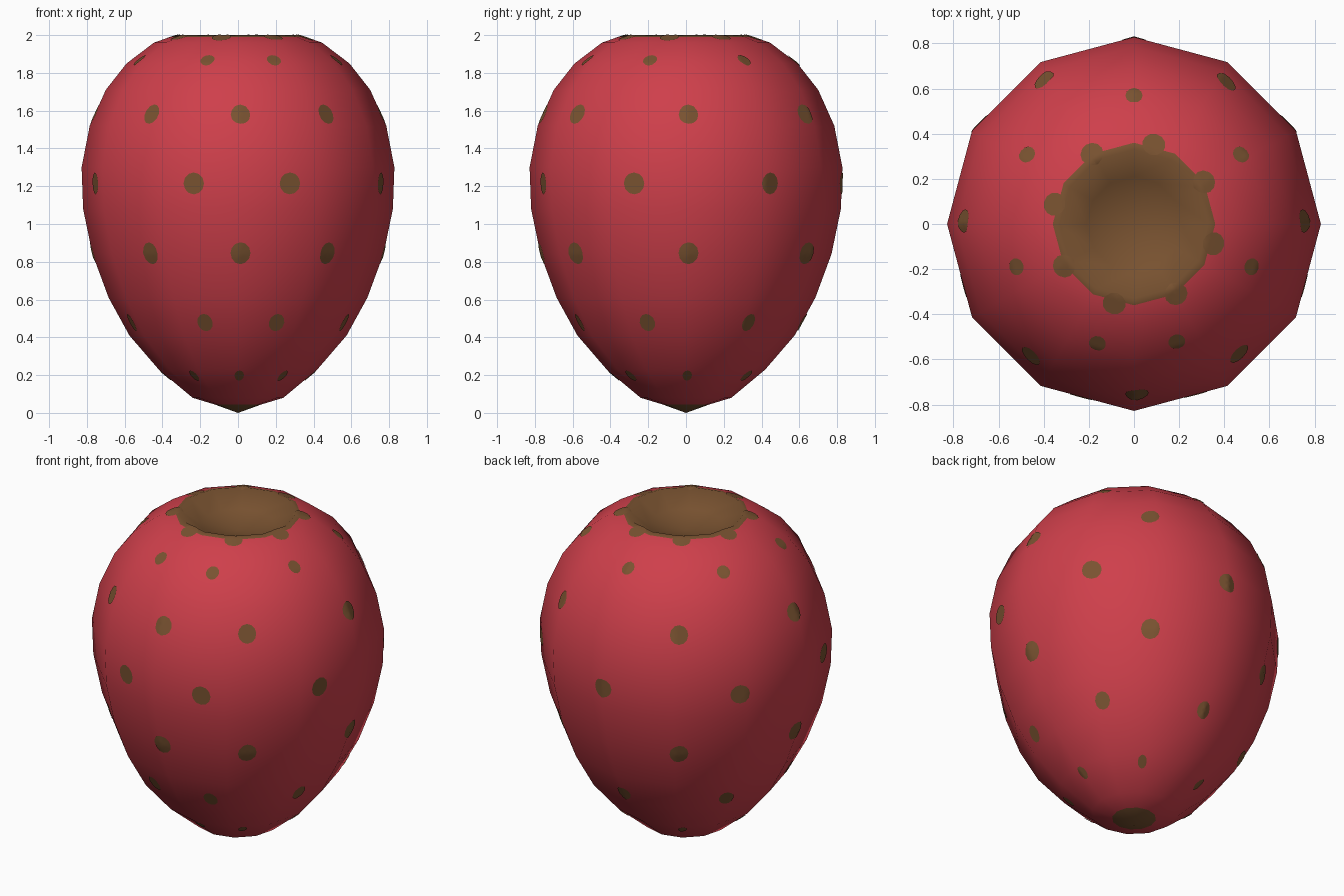
import bpy, bmesh, math
from mathutils import Vector
from mathutils.bvhtree import BVHTree

if "Cube" in bpy.data.objects:
    bpy.data.objects.remove(bpy.data.objects["Cube"])


def material(name, rgb):
    m = bpy.data.materials.new(name)
    m.diffuse_color = (*rgb, 1.0)
    m.use_nodes = True
    m.node_tree.nodes["Principled BSDF"].inputs["Base Color"].default_value = m.diffuse_color
    return m


red = material("berry red", (0.62, 0.05, 0.07))
brown = material("seed brown", (0.19, 0.085, 0.03))


def finish(bm, name, mats):
    mesh = bpy.data.meshes.new(name)
    bm.to_mesh(mesh)
    ob = bpy.data.objects.new(name, mesh)
    bpy.context.collection.objects.link(ob)
    for m in mats:
        mesh.materials.append(m)
    for p in mesh.polygons:
        p.use_smooth = True
    return ob


# Fruit body: 12-sided lathe from the bottom tip over the rim into the top hollow
SIDES = 12
profile = [(0.125, 0.045), (0.24, 0.08), (0.42, 0.23), (0.575, 0.41),
           (0.685, 0.61), (0.77, 0.84), (0.82, 1.08), (0.828, 1.30),
           (0.785, 1.52), (0.70, 1.71), (0.59, 1.85), (0.445, 1.96),
           (0.36, 1.99), (0.33, 2.0), (0.21, 1.92)]
body = bmesh.new()
rings = []
for r, z in profile:
    rings.append([body.verts.new((r * math.cos(2 * math.pi * i / SIDES),
                                  r * math.sin(2 * math.pi * i / SIDES), z))
                  for i in range(SIDES)])
tip = body.verts.new((0, 0, 0))
hollow = body.verts.new((0, 0, 1.88))
for i in range(SIDES):
    j = (i + 1) % SIDES
    body.faces.new((tip, rings[0][j], rings[0][i]))
    for a, b in zip(rings, rings[1:]):
        body.faces.new((a[i], a[j], b[j], b[i]))
    body.faces.new((rings[-1][i], rings[-1][j], hollow))

# Brown inside the hollow and on the tip
for f in body.faces:
    c = f.calc_center_median()
    radius = math.hypot(c.x, c.y)
    if c.z < 0.045 or (c.z > 1.8 and radius < 0.35):
        f.material_index = 1
body.normal_update()
tree = BVHTree.FromBMesh(body)
finish(body, "fruit_body", [red, brown])

# Seeds: thin patches draped on the surface
seeds = bmesh.new()
N = 12


def seed(deg, z, width, height, r_top=None):
    a = math.radians(deg)
    out = Vector((math.cos(a), math.sin(a), 0))
    if r_top:
        hit, n, _, _ = tree.ray_cast(out * r_top + Vector((0, 0, 3)), Vector((0, 0, -1)))
    else:
        hit, n, _, _ = tree.ray_cast(out * 3 + Vector((0, 0, z)), -out)
    n = (out * n.xy.length + Vector((0, 0, n.z))).normalized()
    side = Vector((-out.y, out.x, 0))
    up = n.cross(side)

    def drape(s, t):
        p, _, _, _ = tree.ray_cast(hit + side * s + up * t + n * 0.5, -n)
        return seeds.verts.new(p + n * 0.004)

    centre = drape(0, 0)
    loops = []
    for k in (0.4, 0.75, 1.0):
        loops.append([drape(k * width * math.cos(2 * math.pi * i / N),
                            k * height * math.sin(2 * math.pi * i / N))
                      for i in range(N)])
    for i in range(N):
        j = (i + 1) % N
        new = [seeds.faces.new((centre, loops[0][i], loops[0][j]))]
        for p, q in zip(loops, loops[1:]):
            new.append(seeds.faces.new((p[i], q[i], q[j], p[j])))
        for f in new:
            f.normal_update()
            if f.normal.dot(n) < 0:
                f.normal_flip()


# Alternate rows are staggered
row_a = (90, 33, -20, -70, -107, -160, 147)
row_b = (122, 57, 1, -51, -89, -128, 179)
for angles, z, w, h in ((row_a, 1.865, 0.038, 0.042), (row_b, 1.58, 0.052, 0.056),
                        (row_a, 1.215, 0.056, 0.058), (row_b, 0.845, 0.053, 0.060),
                        (row_a, 0.48, 0.042, 0.052), (row_b, 0.20, 0.025, 0.042)):
    for d in angles:
        seed(d, z, w, h)
# Ring of seeds merging with the hollow's rim
for k in range(8):
    seed(76 - 45 * k, 0, 0.052, 0.05, r_top=0.362)
finish(seeds, "seeds", [brown])
